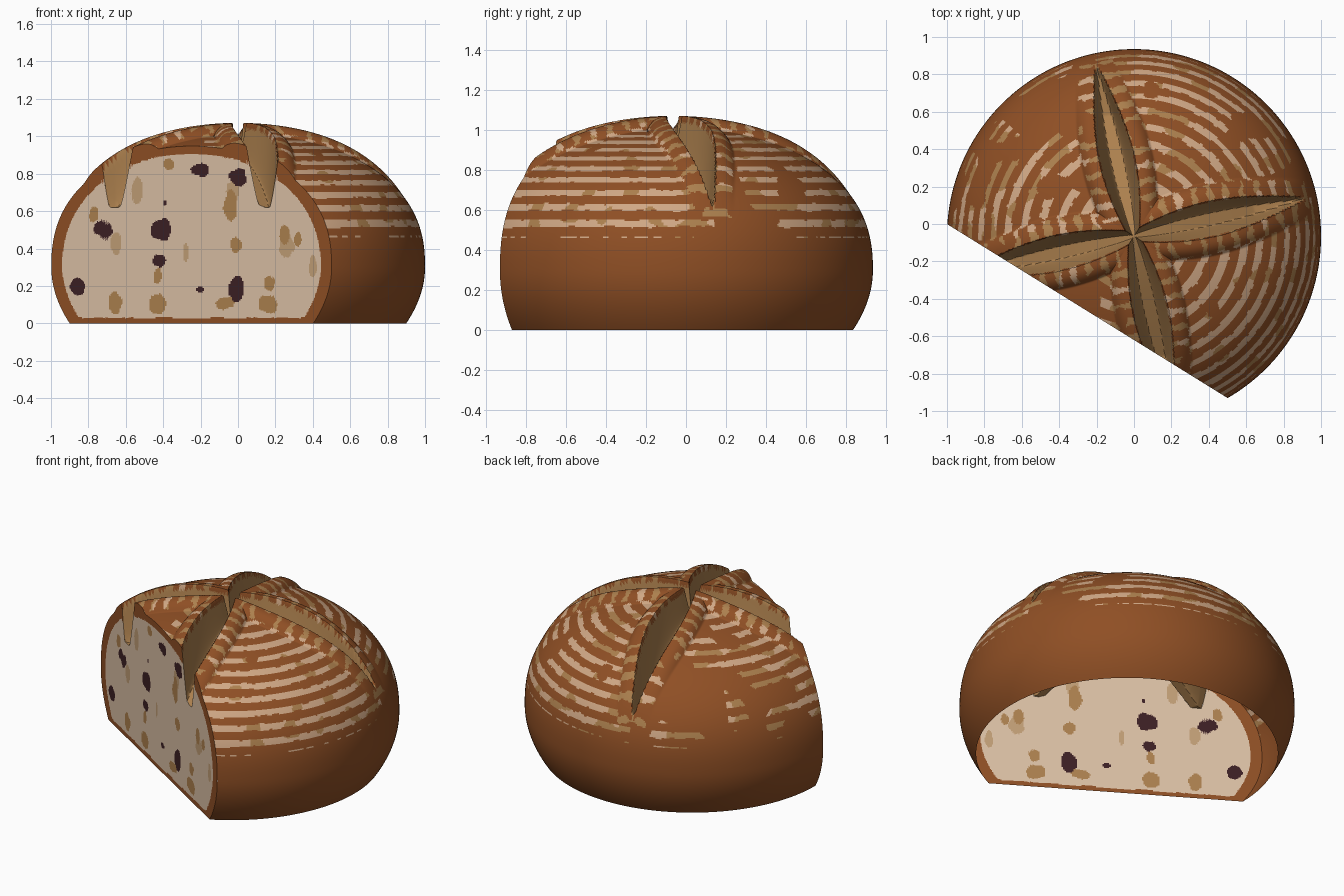
import bpy, bmesh
from math import sin, cos, pi, sqrt, radians, atan2
from mathutils import Vector, noise

if "Cube" in bpy.data.objects:
    bpy.data.objects.remove(bpy.data.objects["Cube"])

SHIFT = Vector((0, -0.065, 0))          # loaf axis relative to the origin
CUT = 0.472                             # distance of the sliced plane from the axis
N = Vector((-0.527, -0.85, 0)).normalized()
D = Vector((-N.y, N.x, 0))              # direction along the slice
ARMS = [radians(12.5 + 90 * k) for k in range(4)]
TIP = 0.95
LIP = 0.1


def material(name, colour):
    m = bpy.data.materials.new(name)
    m.use_nodes = True
    m.diffuse_color = (*colour, 1)
    m.node_tree.nodes["Principled BSDF"].inputs["Base Color"].default_value = (*colour, 1)
    return m


MATS = [material("crust brown", (0.275, 0.078, 0.018)),
        material("toasted tan", (0.413, 0.216, 0.076)),
        material("flour", (0.63, 0.39, 0.235)),
        material("crumb cream", (0.70, 0.52, 0.37)),
        material("crumb shade", (0.53, 0.34, 0.18)),
        material("dark fruit", (0.045, 0.014, 0.017))]
CRUST, TAN, FLOUR, CRUMB, SHADE, FRUIT = range(len(MATS))


def rough(x, y, z, scale):
    return noise.noise(Vector((x, y, z)) * scale)


# --- loaf shape ---
def dome(r):
    return 0.3 + 0.72 * max(0, 1 - r * r) ** 0.42


def underside(r):
    return max(0, 0.3 - 0.3 * sqrt(max(0, 1 - r) / 0.1))


def arm_coords(x, y):
    """Distance along and across each score, with the score's half width."""
    for ang in ARMS:
        a = x * cos(ang) + y * sin(ang)
        b = abs(y * cos(ang) - x * sin(ang))
        if -0.02 < a < TIP:
            f = max(a, 0) / TIP
            yield a, b, 0.025 * (1 - f) + 0.08 * sin(pi * f ** 0.9)


def surface(x, y):
    """Height of the crust, with raised lips and wedge-shaped scores."""
    z = dome(sqrt(x * x + y * y))
    arms = list(arm_coords(x, y))
    lip = 0
    for a, b, w in arms:
        u = max(0, (b - w) / LIP)
        if u < 1:
            lip = max(lip, 0.052 * (1 - u ** 3) * (1 - (max(a, 0) / TIP) ** 4))
    z += lip
    top = z
    for a, b, w in arms:
        if b < w:
            floor = 0.91 - 0.29 * min(1, max(a, 0) / 0.66) ** 1.2
            t = max(0, (b / w - 0.35) / 0.65)
            z = min(z, floor + max(0, top - floor) * t ** 1.3)
    return z


def new_object(name, bm):
    bmesh.ops.translate(bm, verts=bm.verts, vec=SHIFT)
    me = bpy.data.meshes.new(name)
    bm.to_mesh(me)
    bm.free()
    for m in MATS:
        me.materials.append(m)
    ob = bpy.data.objects.new(name, me)
    bpy.context.collection.objects.link(ob)
    return ob


def skin(bm, rows, closed):
    """Join equal rows of vertices with quads."""
    for low, high in zip(rows, rows[1:]):
        n = len(low)
        for i in range(n if closed else n - 1):
            j = (i + 1) % n
            bm.faces.new((low[i], low[j], high[j], high[i]))


# --- crust colours: tan scores, striped lips, broken flour rings ---
def crust_colour(c):
    r = sqrt(c.x * c.x + c.y * c.y)
    if c.z < 0.4:
        return CRUST
    arms = list(arm_coords(c.x, c.y))
    if any(b < w * 0.97 and c.z < dome(r) + 0.02 for a, b, w in arms):
        return TAN
    ragged = 0.10 * rough(c.x, c.y, c.z, 22)
    patch = rough(c.x + 7, c.y, c.z, 7)
    for a, b, w in arms:
        if b < w + LIP * 0.9:
            on = (a / 0.085 + ragged * 2) % 1 < 0.4 and a > 0.1 and patch > -0.35
            return (FLOUR if patch > 0.22 else TAN) if on else CRUST
    if c.z < 0.46:
        return CRUST
    angle = atan2(c.y, c.x) - ARMS[0]
    quarter = int((angle % (2 * pi)) / (pi / 2))    # 0 back left side ... 3 front left
    phi = (angle % (pi / 2)) / (pi / 2)
    cover = (0.3, -0.02, -0.25, 0.5)[quarter]
    if phi < 0.4 and quarter < 2 and c.z < 0.85:
        cover -= 0.45
    if rough(c.x, c.y + 3, c.z, 5) + cover < -0.12:
        return CRUST
    # rings evenly spaced along the dome's slope
    slope = (1.02 - c.z) * 0.8 + r * 0.62
    if (slope / 0.088 + ragged) % 1 > 0.42 + 0.1 * patch:
        return CRUST
    light = (0.12, -0.1, -0.2, 0.25)[quarter] + (c.z - 0.62) * 0.5
    return FLOUR if patch + light > 0 else TAN


# --- crust shell, open underneath ---
SEG, UP, DOWN = 640, 150, 14
bm = bmesh.new()
rows = []
for k in range(DOWN):
    z = 0.3 * k / DOWN
    r = 1 - 0.1 * ((0.3 - z) / 0.3) ** 2
    rows.append([bm.verts.new((r * cos(2 * pi * i / SEG), r * sin(2 * pi * i / SEG), z))
                 for i in range(SEG)])
for k in range(UP):
    r = cos(pi / 2 * k / UP)
    row = []
    for i in range(SEG):
        x, y = r * cos(2 * pi * i / SEG), r * sin(2 * pi * i / SEG)
        row.append(bm.verts.new((x, y, surface(x, y))))
    rows.append(row)
skin(bm, rows, True)
pole = bm.verts.new((0, 0, surface(0, 0)))
for i in range(SEG):
    bm.faces.new((rows[-1][i], rows[-1][(i + 1) % SEG], pole))
bmesh.ops.bisect_plane(bm, geom=bm.verts[:] + bm.edges[:] + bm.faces[:],
                       plane_co=N * CUT, plane_no=N, clear_outer=True)
for f in bm.faces:
    f.material_index = crust_colour(f.calc_center_median())
crust = new_object("crust", bm)

# --- sliced face with crumb, air pockets and fruit: x, z, half width, half height ---
SPOTS = {
    FRUIT: [(-.72, .5, .05, .045), (-.41, .5, .058, .055), (-.86, .2, .04, .045),
            (-.42, .335, .035, .035), (-.2, .82, .05, .04), (0, .78, .045, .05),
            (-.01, .18, .04, .065), (-.2, .18, .02, .015), (-.39, .645, .012, .012)],
    TAN: [(-.66, .11, .04, .06), (-.43, .1, .045, .06), (-.43, .25, .025, .05),
          (-.04, .63, .035, .08), (-.01, .42, .03, .04), (-.07, .11, .05, .035),
          (.16, .1, .05, .05), (.17, .21, .03, .045), (.25, .47, .025, .05),
          (.32, .45, .02, .04), (-.37, .85, .03, .03), (-.77, .58, .025, .04)],
    SHADE: [(-.65, .43, .03, .06), (-.54, .71, .03, .07), (-.28, .38, .013, .05),
            (.26, .42, .04, .06), (.4, .3, .02, .06), (-.03, .7, .035, .07)],
}


def slice_colour(s, x, z):
    r = sqrt((s * 1.08) ** 2 + CUT ** 2)
    if r > 1 or z < underside(r) + 0.03 or z > dome(r) - 0.04:
        return CRUST
    for mat, spots in SPOTS.items():
        for cx, cz, rx, rz in spots:
            d = ((x - cx) / rx) ** 2 + ((z - cz) / rz) ** 2
            if d < 1.6 and d < 1 + 0.6 * rough(x, z, cx, 22):
                return mat
    return CRUMB


COLS, LAYERS = 280, 110
HALF = sqrt(1 - CUT ** 2) - 0.0005
bm = bmesh.new()
columns = []
for i in range(COLS + 1):
    s = HALF * sin(pi * (i / COLS - 0.5))
    p = N * CUT + D * s
    low, high = underside(p.length), surface(p.x, p.y)
    columns.append([bm.verts.new((p.x, p.y, low + (high - low) * k / LAYERS))
                    for k in range(LAYERS + 1)])
skin(bm, columns, False)
for f in bm.faces:
    c = f.calc_center_median()
    f.material_index = slice_colour(c.dot(D), c.x, c.z)
    if f.normal.dot(N) == 0:
        f.normal_update()
    if f.normal.dot(N) < 0:
        f.normal_flip()
sliced_face = new_object("sliced_face", bm)

# --- smooth crust with crisp score edges ---
bpy.ops.object.select_all(action="DESELECT")
crust.select_set(True)
bpy.context.view_layer.objects.active = crust
bpy.ops.object.shade_smooth_by_angle(angle=radians(40))
